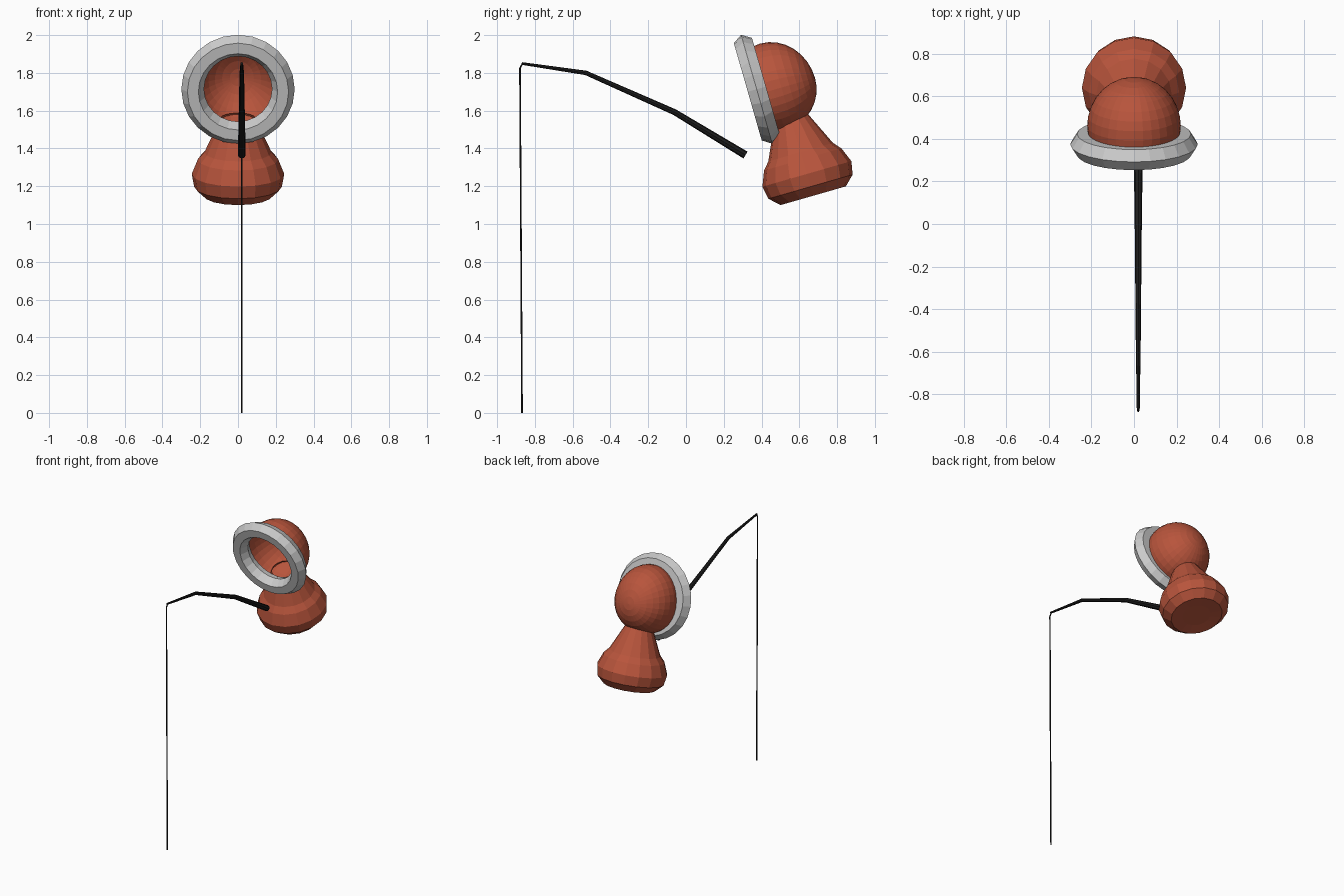
import bpy, bmesh
from math import radians, cos, sin, pi
from mathutils import Matrix, Vector

if "Cube" in bpy.data.objects:
    bpy.data.objects.remove(bpy.data.objects["Cube"])

TILT = Matrix.Rotation(radians(16), 4, 'X')

red = bpy.data.materials.new("red")
red.diffuse_color = (0.48, 0.09, 0.045, 1)
red.use_nodes = True
red.node_tree.nodes["Principled BSDF"].inputs["Base Color"].default_value = red.diffuse_color
black = bpy.data.materials.new("black")
black.diffuse_color = (0.012, 0.012, 0.012, 1)
black.use_nodes = True
black.node_tree.nodes["Principled BSDF"].inputs["Base Color"].default_value = black.diffuse_color


def finish(bm, name, matrix, mat=None):
    bmesh.ops.recalc_face_normals(bm, faces=bm.faces)
    mesh = bpy.data.meshes.new(name)
    bm.to_mesh(mesh)
    bm.free()
    mesh.transform(matrix)
    obj = bpy.data.objects.new(name, mesh)
    bpy.context.collection.objects.link(obj)
    if mat:
        mesh.materials.append(mat)
    return obj


def lathe(profile, sides, closed=False):
    """Revolve (radius, height) points around z."""
    bm = bmesh.new()
    rings = []
    for r, h in profile:
        rings.append([bm.verts.new((r * cos(2 * pi * i / sides), r * sin(2 * pi * i / sides), h))
                      for i in range(sides)])
    n = len(rings)
    for k in range(n if closed else n - 1):
        a, b = rings[k], rings[(k + 1) % n]
        for i in range(sides):
            j = (i + 1) % sides
            bm.faces.new((a[i], a[j], b[j], b[i]))
    if not closed:
        bm.faces.new(rings[0])
    return bm


# tilted body: squat base with a tapering neck
body = lathe([(0.10, -0.115), (0.18, -0.12), (0.232, -0.07), (0.245, 0.0),
              (0.213, 0.08), (0.178, 0.12), (0.09, 0.31)], 16)
finish(body, "body", Matrix.Translation((0, 0.64, 1.265)) @ TILT, red)

# hollow head: egg-shaped shell cut open at the front
head = bmesh.new()
bmesh.ops.create_uvsphere(head, u_segments=32, v_segments=16, radius=1,
                          matrix=Matrix.Rotation(pi / 2, 4, 'X'))
for v in head.verts:
    v.co = Vector((v.co.x * 0.22, v.co.y * 0.23, v.co.z * (0.255 if v.co.z > 0 else 0.225)))
bmesh.ops.bisect_plane(head, geom=head.verts[:] + head.edges[:] + head.faces[:],
                       plane_co=(0, -0.075, 0), plane_no=(0, -1, 0), clear_outer=True)
finish(head, "head_shell", Matrix.Translation((0, 0.462, 1.71)) @ TILT, red)

# bevelled rim around the opening
rim = lathe([(0.268, 0.055), (0.21, 0.055), (0.18, 0.0), (0.20, -0.045),
             (0.268, -0.045), (0.30, 0.006)], 24, closed=True)
finish(rim, "face_rim", Matrix.Translation((0, 0.38, 1.715)) @ TILT @ Matrix.Rotation(pi / 2, 4, 'X'))


def tube(name, path, sides):
    """Tapered tube through (y, z, radius) points in the plane x = 0.02."""
    bm = bmesh.new()
    pts = [Vector((0.02, y, z)) for y, z, r in path]
    rings = []
    for k, p in enumerate(pts):
        d = (pts[min(k + 1, len(pts) - 1)] - pts[max(k - 1, 0)]).normalized()
        side = Vector((1, 0, 0))
        up = side.cross(d)
        r = path[k][2]
        rings.append([bm.verts.new(p + r * (side * cos(2 * pi * i / sides) + up * sin(2 * pi * i / sides)))
                      for i in range(sides)])
    for a, b in zip(rings, rings[1:]):
        for i in range(sides):
            j = (i + 1) % sides
            bm.faces.new((a[i], a[j], b[j], b[i]))
    bm.faces.new(rings[0])
    bm.faces.new(rings[-1])
    finish(bm, name, Matrix.Identity(4), black)


# fishing rod and hanging line
tube("rod", [(0.315, 1.365, 0.021), (-0.06, 1.592, 0.016), (-0.53, 1.80, 0.012), (-0.87, 1.85, 0.007)], 8)
tube("line", [(-0.865, 1.85, 0.005), (-0.879, 1.825, 0.005), (-0.868, 0.0, 0.005)], 6)
